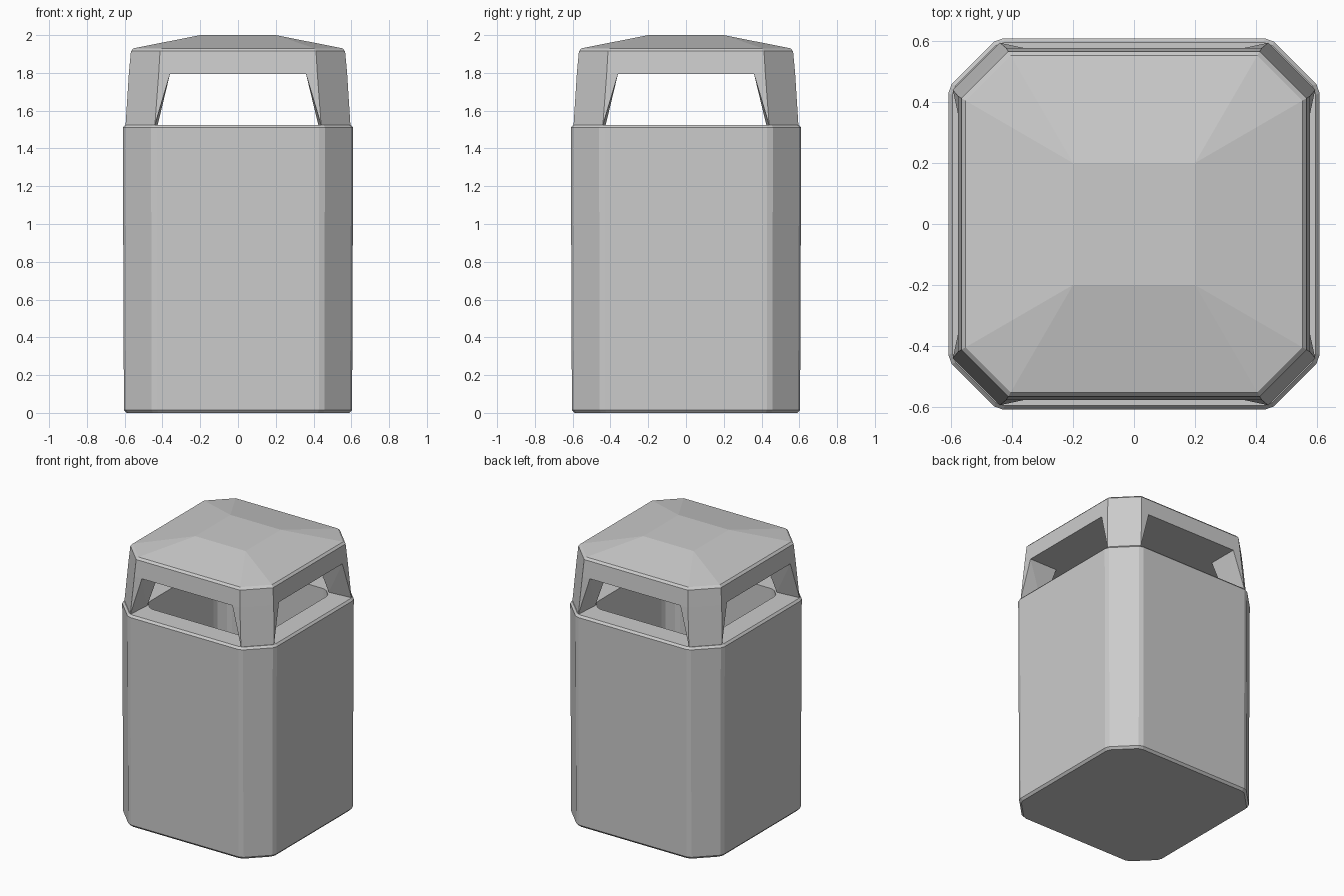
import bpy
import bmesh

default = bpy.data.objects.get("Cube")
if default:
    bpy.data.objects.remove(default, do_unlink=True)

GREY = (0.6, 0.6, 0.6, 1.0)
grey = bpy.data.materials.new("light_grey")
grey.use_nodes = True
grey.diffuse_color = GREY
grey.node_tree.nodes["Principled BSDF"].inputs["Base Color"].default_value = GREY


def finish(name, bm):
    bmesh.ops.recalc_face_normals(bm, faces=bm.faces[:])
    mesh = bpy.data.meshes.new(name)
    bm.to_mesh(mesh)
    bm.free()
    mesh.materials.append(grey)
    obj = bpy.data.objects.new(name, mesh)
    bpy.context.collection.objects.link(obj)
    return obj


def outline(quarter):
    """Turn the points of one corner a quarter turn at a time into a full loop."""
    points = []
    for _ in range(4):
        points += quarter
        quarter = [(-y, x) for x, y in quarter]
    return points


def soft_corner(inset):
    """Chamfered corner with a narrow bevel at both ends of the chamfer."""
    h, c = 0.61 - inset, 0.43 - 0.41 * inset
    return [(h, c), (h - 0.011, c + 0.03), (c + 0.03, h - 0.011), (c, h)]


def loft(bm, levels):
    """Bridge a stack of (corner points, height) rings and cap both ends."""
    rings = [[bm.verts.new((x, y, z)) for x, y in outline(q)] for q, z in levels]
    for a, b in zip(rings, rings[1:]):
        n = len(a)
        for i in range(n):
            j = (i + 1) % n
            bm.faces.new((a[i], a[j], b[j], b[i]))
    bm.faces.new(rings[0])
    bm.faces.new(rings[-1])


# Hollow bin body: outside wall, bevelled rim, then the inside wall and floor
bm = bmesh.new()
loft(bm, [(soft_corner(inset), z) for inset, z in (
    (0.02, 0), (0.006, 0.016), (0, 1.51), (0.013, 1.525), (0.16, 1.525), (0.16, 0.1))])
finish("bin_body", bm)

# Lid slab rising to a small square on top
bm = bmesh.new()
loft(bm, [([(h, c), (c, h)], z) for h, c, z in (
    (0.578, 0.42, 1.795), (0.567, 0.413, 1.915), (0.553, 0.405, 1.93), (0.2, 0.2, 2.0))])
bmesh.ops.remove_doubles(bm, verts=bm.verts[:], dist=0.0001)
finish("lid", bm)

# Corner posts that leave a tapering slot on each side
post = [(0.44, 0.595, 1.525), (0.595, 0.44, 1.525), (0.425, 0.425, 1.525),
        (0.36, 0.578, 1.795), (0.42, 0.578, 1.795), (0.578, 0.42, 1.795),
        (0.578, 0.36, 1.795), (0.36, 0.36, 1.795)]
for side, sx in (("left", 1), ("right", -1)):
    for end, sy in (("front", -1), ("back", 1)):
        bm = bmesh.new()
        verts = [bm.verts.new((sx * x, sy * y, z)) for x, y, z in post]
        bmesh.ops.convex_hull(bm, input=verts)
        finish(f"{end}_{side}_post", bm)
